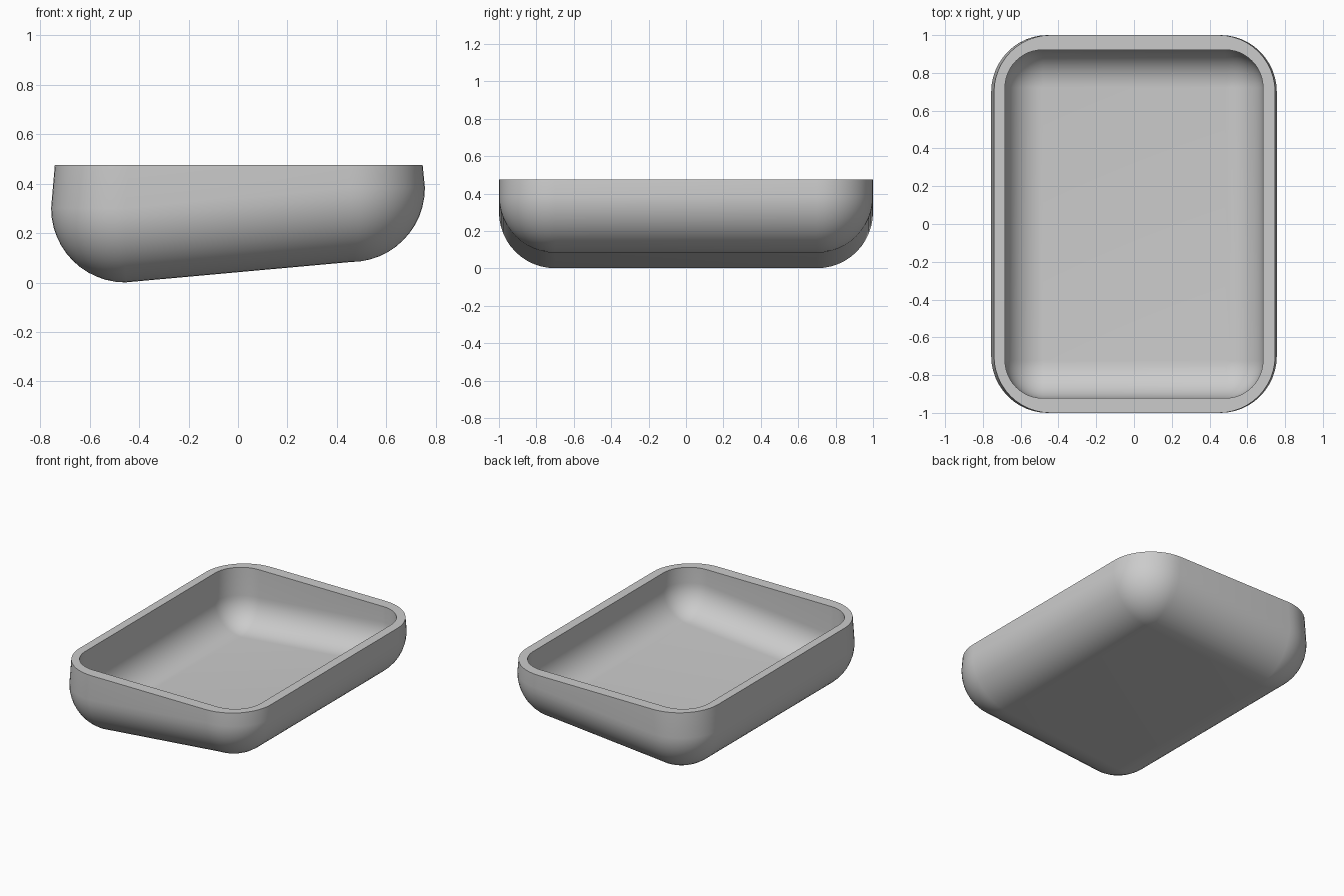
import bpy, bmesh
from math import sin, cos, pi

cube = bpy.data.objects.get("Cube")
if cube:
    bpy.data.objects.remove(cube, do_unlink=True)

RIM_Z = 0.475
STEPS = 12       # segments per rounded quarter
SLOPE = 0.0905   # rise of the base per unit of x
CORNERS = ((1, 1), (-1, 1), (-1, -1), (1, -1))


def base_z(x):
    """Height of the sloping underside."""
    return 0.042 + SLOPE * x


def ring(bm, half_x, half_y, r, lift, phi, rim_lean=None):
    """One closed loop around the tray, at angle phi up the bottom rounding or at the rim."""
    loop = []
    for quarter, (sx, sy) in enumerate(CORNERS):
        cx, cy = sx * (half_x - r), sy * (half_y - r)
        z = base_z(cx) + lift + r - r * cos(phi)
        if rim_lean is not None:
            cx -= sx * rim_lean[0 if sx > 0 else 1]
            z = RIM_Z
        for i in range(STEPS + 1):
            a = (quarter + i / STEPS) * pi / 2
            loop.append(bm.verts.new((cx + r * sin(phi) * cos(a),
                                      cy + r * sin(phi) * sin(a), z)))
    return loop


def shell_rings(bm, half_x, half_y, r, lift, lean):
    """Loops from the flat base, round the bottom edge, up to the rim."""
    rings = [ring(bm, half_x, half_y, r, lift, k / STEPS * pi / 2)
             for k in range(STEPS + 1)]
    rings.append(ring(bm, half_x, half_y, r, lift, pi / 2, lean))
    return rings


bm = bmesh.new()
# Outer skin leans inward to the rim; inner skin has upright walls
outer = shell_rings(bm, 0.756, 1.0, 0.30, 0.0, (0.009, 0.015))
inner = shell_rings(bm, 0.683, 0.922, 0.20, 0.08, (0.0, 0.0))
loops = outer + inner[::-1]
for low, high in zip(loops, loops[1:]):
    n = len(low)
    for i in range(n):
        j = (i + 1) % n
        bm.faces.new((low[i], low[j], high[j], high[i]))

# Underside and floor
for loop in (outer[0], inner[0]):
    bm.faces.new(loop[::STEPS + 1])
bmesh.ops.remove_doubles(bm, verts=bm.verts[:], dist=1e-4)
bmesh.ops.recalc_face_normals(bm, faces=bm.faces[:])

mesh = bpy.data.meshes.new("tray")
bm.to_mesh(mesh)
bm.free()
tray = bpy.data.objects.new("tray", mesh)
bpy.context.collection.objects.link(tray)

# Plain grey finish
grey = bpy.data.materials.new("light_grey")
grey.use_nodes = True
grey.diffuse_color = (0.6, 0.6, 0.6, 1)
grey.node_tree.nodes["Principled BSDF"].inputs["Base Color"].default_value = (0.6, 0.6, 0.6, 1)
mesh.materials.append(grey)

# Smooth rounding with a crisp rim
bpy.ops.object.select_all(action='DESELECT')
tray.select_set(True)
bpy.context.view_layer.objects.active = tray
bpy.ops.object.shade_smooth_by_angle(angle=pi / 6)
